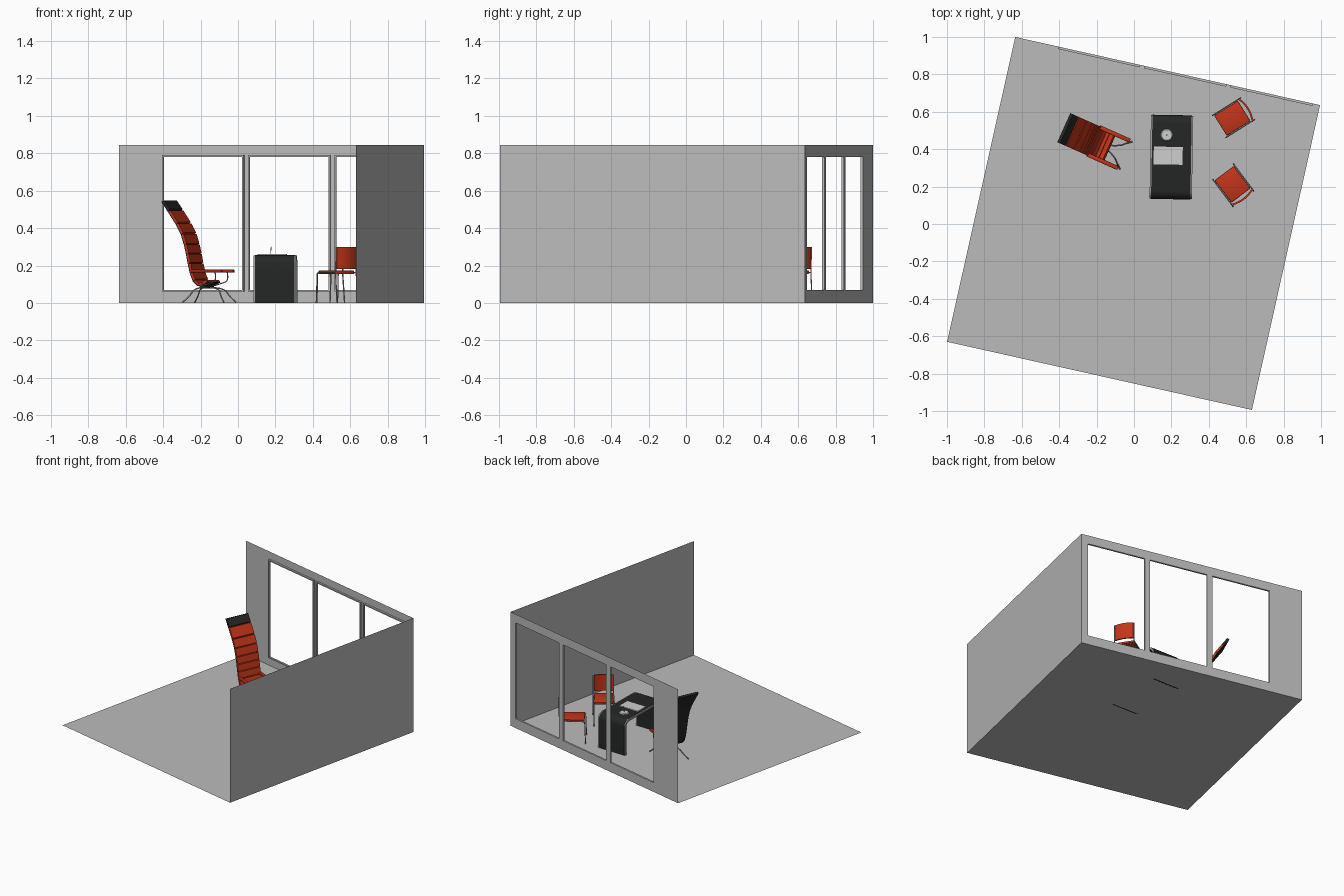
import bpy, bmesh, math
from mathutils import Vector, Matrix

if "Cube" in bpy.data.objects:
    bpy.data.objects.remove(bpy.data.objects["Cube"])


def material(name, rgb):
    m = bpy.data.materials.new(name)
    m.diffuse_color = (*rgb, 1)
    m.use_nodes = True
    m.node_tree.nodes["Principled BSDF"].inputs["Base Color"].default_value = m.diffuse_color
    return m


GREY = material("wall grey", (0.5, 0.5, 0.5))
RED = material("red leather", (0.55, 0.035, 0.01))
BLACK = material("black", (0.018, 0.02, 0.02))
METAL = material("metal", (0.36, 0.36, 0.36))
LIGHT = material("pale grey", (0.62, 0.62, 0.62))


def finish(name, bm, mat, matrix=Matrix(), smooth=False):
    bmesh.ops.recalc_face_normals(bm, faces=bm.faces)
    me = bpy.data.meshes.new(name)
    bm.to_mesh(me)
    bm.free()
    me.materials.append(mat)
    ob = bpy.data.objects.new(name, me)
    bpy.context.collection.objects.link(ob)
    ob.matrix_world = matrix
    if smooth:
        bpy.ops.object.select_all(action='DESELECT')
        ob.select_set(True)
        bpy.context.view_layer.objects.active = ob
        bpy.ops.object.shade_smooth_by_angle(angle=math.radians(35))
    return ob


def add_box(bm, lo, hi):
    lo, hi = Vector(lo), Vector(hi)
    bmesh.ops.create_cube(bm, size=1, matrix=Matrix.Translation((lo + hi) / 2)
                          @ Matrix.Diagonal((*(hi - lo), 1)))


def box(name, lo, hi, mat, matrix=Matrix(), bevel=0):
    bm = bmesh.new()
    add_box(bm, lo, hi)
    if bevel:
        bmesh.ops.bevel(bm, geom=bm.edges[:], offset=bevel, segments=2, affect='EDGES', profile=0.5)
    return finish(name, bm, mat, matrix, bool(bevel))


def prism(name, pts, vec, mat, matrix=Matrix(), smooth=False):
    """Extrude a closed outline along vec."""
    bm = bmesh.new()
    f = bm.faces.new([bm.verts.new(p) for p in pts])
    r = bmesh.ops.extrude_face_region(bm, geom=[f])
    bmesh.ops.translate(bm, vec=vec, verts=[v for v in r['geom'] if isinstance(v, bmesh.types.BMVert)])
    return finish(name, bm, mat, matrix, smooth)


def tube(name, pts, r, mat, matrix=Matrix(), spline='POLY'):
    cu = bpy.data.curves.new(name, 'CURVE')
    cu.dimensions = '3D'
    cu.bevel_depth, cu.bevel_resolution, cu.use_fill_caps = r, 1, True
    sp = cu.splines.new(spline)
    sp.points.add(len(pts) - 1)
    for p, c in zip(sp.points, pts):
        p.co = (*c, 1)
    if spline == 'NURBS':
        sp.use_endpoint_u, sp.order_u, sp.resolution_u = True, 3, 6
    ob = bpy.data.objects.new(name, cu)
    bpy.context.collection.objects.link(ob)
    ob.matrix_world = matrix
    bpy.ops.object.select_all(action='DESELECT')
    ob.select_set(True)
    bpy.context.view_layer.objects.active = ob
    bpy.ops.object.convert(target='MESH')
    bpy.context.object.data.materials.clear()
    bpy.context.object.data.materials.append(mat)


def offset(pts, d):
    """Shift an open 2D profile sideways."""
    out = []
    for i, p in enumerate(pts):
        t = (Vector(pts[min(i + 1, len(pts) - 1)]) - Vector(pts[max(i - 1, 0)])).normalized()
        out.append(Vector(p) + Vector((-t.y, t.x)) * d)
    return out


def placed(x, y, deg):
    return Matrix.Translation((x, y, 0)) @ Matrix.Rotation(math.radians(deg), 4, 'Z')


# Room: local x runs along the window wall, origin at its left corner
ROOM = placed(-0.635, 1.0, -12.6)
L, H = 1.67, 0.845
Z0, Z1 = 0.06, 0.79
PANES = [(0.236, 0.685), (0.708, 1.158), (1.181, 1.631)]


def sheet(name, quads):
    bm = bmesh.new()
    for q in quads:
        bm.faces.new([bm.verts.new(p) for p in q])
    bmesh.ops.remove_doubles(bm, verts=bm.verts, dist=1e-5)
    finish(name, bm, GREY, ROOM)


sheet("floor", [[(0, -L, 0), (L, -L, 0), (L, 0, 0), (0, 0, 0)]])
sheet("right_wall", [[(L, 0, 0), (L, -L, 0), (L, -L, H), (L, 0, H)]])
cuts = [0] + [s for p in PANES for s in p] + [L]
quads = []
for i in range(len(cuts) - 1):
    for j, (a, b) in enumerate([(0, Z0), (Z0, Z1), (Z1, H)]):
        if not (j == 1 and i % 2 == 1):
            quads.append([(cuts[i], 0, a), (cuts[i + 1], 0, a), (cuts[i + 1], 0, b), (cuts[i], 0, b)])
sheet("window_wall", quads)
for a, b in PANES:
    bm = bmesh.new()
    w, d = 0.009, -0.013
    add_box(bm, (a, d, Z0), (a + w, 0, Z1))
    add_box(bm, (b - w, d, Z0), (b, 0, Z1))
    add_box(bm, (a + w, d, Z0), (b - w, 0, Z0 + w))
    add_box(bm, (a + w, d, Z1 - w), (b - w, 0, Z1))
    finish("window_frame", bm, GREY, ROOM)

# Desk: waterfall sheet with rounded ends and metal edges
DESK = placed(0.2, 0.3575, -1)


def waterfall(d):
    hy, top, r = 0.225 - d, 0.255 - d, 0.045 - d
    half = [(hy, 0)] + [(hy - r + r * math.cos(t * math.pi / 16), top - r + r * math.sin(t * math.pi / 16))
                        for t in range(9)]
    return half + [(-y, z) for y, z in reversed(half)]


def desk_part(name, x, w, d0, d1, mat):
    ring = waterfall(d0) + waterfall(d1)[::-1]
    prism(name, [(x, y, z) for y, z in ring], (w, 0, 0), mat, DESK, True)


desk_part("desk_body", -0.105, 0.21, 0, 0.014, BLACK)
desk_part("desk_edge", -0.113, 0.008, 0.002, 0.016, METAL)
desk_part("desk_edge", 0.105, 0.008, 0.002, 0.016, METAL)

# Desk items
box("laptop", (-0.095, -0.04, 0.255), (0.06, 0.055, 0.261), LIGHT, DESK)
bm = bmesh.new()
bmesh.ops.create_cone(bm, cap_ends=True, segments=24, radius1=0.033, radius2=0.028, depth=0.006,
                      matrix=Matrix.Translation((-0.027, 0.118, 0.258)))
finish("pen_stand", bm, LIGHT, DESK)
tube("pen", [(-0.027, 0.118, 0.258), (-0.025, 0.118, 0.302)], 0.002, METAL, DESK)

# Executive chair: local x is forward
EX = placed(-0.2, 0.437, -24)
W = 0.085
prof = [(-0.192, 0.54), (-0.155, 0.488), (-0.108, 0.42), (-0.078, 0.365), (-0.06, 0.31), (-0.048, 0.26),
        (-0.038, 0.21), (-0.026, 0.16), (-0.008, 0.115), (0.02, 0.09), (0.05, 0.094), (0.078, 0.11)]
front = offset(prof, 0.005)
pad = offset(prof, 0.017)
ring = [Vector(p) for p in prof] + front[::-1]
prism("chair_shell", [(p[0], -W, p[1]) for p in ring], (0, 2 * W, 0), BLACK, EX, True)
for i in range(len(prof) - 1):
    a, b, c, d = front[i], front[i + 1], pad[i + 1], pad[i]
    c2, d2 = c.lerp(d, 0.06), d.lerp(c, 0.06)
    prism("headrest" if i == 0 else "chair_pad", [(p[0], -W, p[1]) for p in (a, b, c2, d2)],
          (0, 2 * W, 0), BLACK if i == 0 else RED, EX)
for s in (-1, 1):
    y = s * 0.08
    box("armrest", (-0.02, y - 0.011, 0.163), (0.16, y + 0.011, 0.178), RED, EX, 0.004)
    tube("armrest_support", [(0.12, y, 0.165), (0.13, y, 0.12), (0.09, y, 0.105), (0.03, y, 0.088)],
         0.003, METAL, EX, 'NURBS')
    for foot, knee in ((-0.07, -0.015), (0.172, 0.12)):
        tube("chair_leg", [(0.035, 0, 0.082), (knee, s * 0.03, 0.085), ((knee + foot) / 2, s * 0.06, 0.03),
                           (foot, s * 0.08, 0.004)], 0.004, METAL, EX, 'NURBS')
box("chair_hub", (0.01, -0.04, 0.076), (0.06, 0.04, 0.09), BLACK, EX)

# Two visitor chairs
for M in (placed(0.53, 0.568, 212), placed(0.53, 0.208, 127)):
    box("visitor_seat", (-0.07, -0.064, 0.157), (0.08, 0.064, 0.173), RED, M, 0.005)
    arc = [(-0.086 - 0.012 * (1 - (t / 4) ** 2), t / 4 * 0.064) for t in range(-4, 5)]
    ring = arc + [(x + 0.01, y) for x, y in reversed(arc)]
    prism("visitor_backrest", [(x, y, 0.182) for x, y in ring], (0, 0, 0.118), RED, M, True)
    for s in (-1, 1):
        y = s * 0.069
        tube("visitor_rear_leg", [(-0.09, y, 0), (-0.078, y, 0.16), (-0.083, y, 0.3)], 0.0035, METAL, M)
        tube("visitor_front_leg", [(0.088, y, 0), (0.082, y, 0.155), (0.076, y, 0.163), (-0.078, y, 0.163)],
             0.0035, METAL, M)
    for x in (-0.06, 0.07):
        tube("visitor_crossbar", [(x, -0.069, 0.156), (x, 0.069, 0.156)], 0.003, METAL, M)
